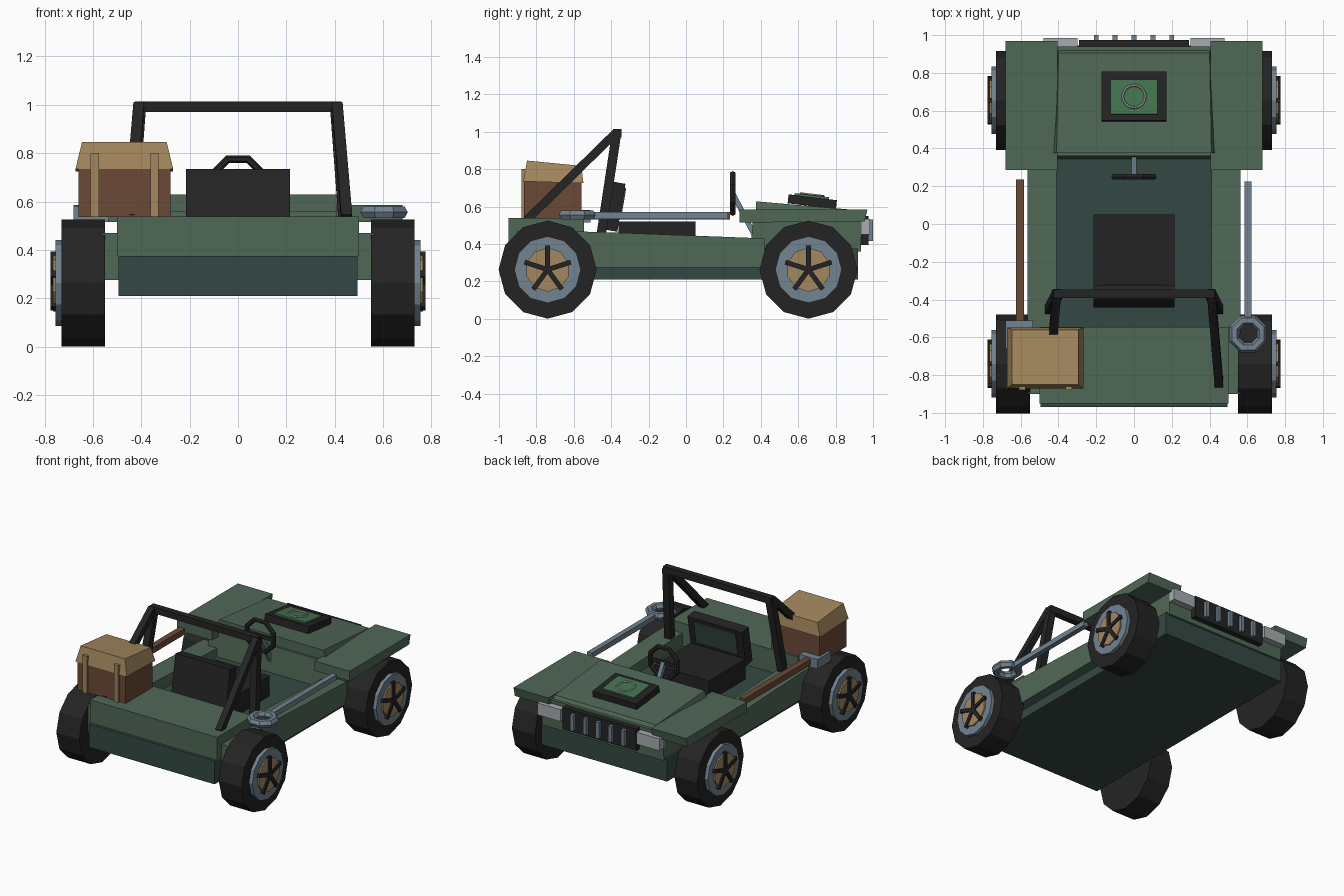
import bpy, math
from mathutils import Vector, Matrix

if "Cube" in bpy.data.objects:
    bpy.data.objects.remove(bpy.data.objects["Cube"])


def mat(name, rgb):
    m = bpy.data.materials.new(name)
    m.diffuse_color = [((c / 255 + 0.055) / 1.055) ** 2.4 for c in rgb] + [1]
    m.use_nodes = True
    m.node_tree.nodes["Principled BSDF"].inputs["Base Color"].default_value = m.diffuse_color
    return m


GREEN = mat("army green", (80, 104, 87))
DARK = mat("dark green", (52, 73, 67))
BLACK = mat("black", (36, 36, 36))
STEEL = mat("steel blue", (113, 131, 144))
TAN = mat("tan", (163, 135, 94))
BROWN = mat("brown", (107, 74, 56))
BRIGHT = mat("bright green", (68, 116, 80))
LIGHT = mat("light grey", (165, 172, 176))


def mesh(name, verts, faces, m):
    me = bpy.data.meshes.new(name)
    me.from_pydata(verts, [], faces)
    me.materials.append(m)
    ob = bpy.data.objects.new(name, me)
    bpy.context.collection.objects.link(ob)
    return ob


def loft(name, a, b, m):
    """Solid between two matching outlines."""
    n = len(a)
    f = [tuple(range(n))[::-1], tuple(range(n, 2 * n))]
    f += [(i, (i + 1) % n, n + (i + 1) % n, n + i) for i in range(n)]
    ob = mesh(name, list(a) + list(b), f, m)
    import bmesh
    bm = bmesh.new()
    bm.from_mesh(ob.data)
    bmesh.ops.recalc_face_normals(bm, faces=bm.faces)
    bm.to_mesh(ob.data)
    bm.free()
    return ob


def box(name, x, y, z, m, tilt=0):
    """Box from ranges, optionally tilted about x through its centre."""
    r = Matrix.Rotation(tilt, 3, 'X')
    c = Vector((sum(x) / 2, sum(y) / 2, sum(z) / 2))
    ring = [(x[0], y[0]), (x[1], y[0]), (x[1], y[1]), (x[0], y[1])]
    lo, hi = [[c + r @ (Vector((p, q, h)) - c) for p, q in ring] for h in z]
    return loft(name, lo, hi, m)


def prism(name, yz, x0, x1, m):
    return loft(name, [(x0, y, z) for y, z in yz], [(x1, y, z) for y, z in yz], m)


def disc(name, y, z, r, x0, x1, n, m):
    a = [2 * math.pi * i / n for i in range(n)]
    return prism(name, [(y + r * math.sin(t), z + r * math.cos(t)) for t in a], x0, x1, m)


def bar(name, a, b, w, m):
    """Square bar between two points."""
    a, b = Vector(a), Vector(b)
    d = (b - a).normalized()
    u = Vector((1, 0, 0)) if abs(d.x) < 0.9 else Vector((0, 1, 0))
    u = (u - d * u.dot(d)).normalized()
    v = d.cross(u)
    o = [(u * i + v * j) * w / 2 for i, j in ((1, 1), (-1, 1), (-1, -1), (1, -1))]
    return loft(name, [a + p for p in o], [b + p for p in o], m)


def ring(name, loc, R, r, n, k, m, rot=(0, 0, 0), squash=1):
    bpy.ops.mesh.primitive_torus_add(major_radius=R, minor_radius=r, major_segments=n,
                                     minor_segments=k, location=loc, rotation=rot)
    ob = bpy.context.object
    ob.name = name
    ob.scale.z = squash
    ob.data.materials.append(m)
    return ob


# Wheels: tyre, rim, hub plate and five spokes
for s in (-1, 1):
    for tag, y in (("rear", -0.74), ("front", 0.655)):
        z = 0.263
        disc(tag + "_tyre", y, z, 0.262, s * 0.55, s * 0.73, 12, BLACK)
        disc(tag + "_rim", y, z, 0.178, s * 0.72, s * 0.755, 12, STEEL)
        disc(tag + "_hub_plate", y, z, 0.118, s * 0.74, s * 0.765, 10, TAN)
        for i in range(5):
            t = 2 * math.pi * i / 5
            bar(tag + "_spoke", (s * 0.762, y, z),
                (s * 0.762, y + 0.13 * math.sin(t), z + 0.13 * math.cos(t)), 0.026, BLACK)

# Body
box("chassis", (-0.495, 0.495), (-0.97, 0.92), (0.21, 0.375), DARK)
prism("rear_deck", [(-0.95, 0.375), (-0.95, 0.538), (-0.545, 0.538), (-0.545, 0.375)],
      -0.5, 0.5, GREEN)
prism("nose_block", [(0.345, 0.37), (0.36, 0.56), (0.94, 0.56), (0.935, 0.36)],
      -0.48, 0.48, GREEN)
loft("hood",
     [(-0.45, 0.375, 0.52), (0.45, 0.375, 0.52), (0.41, 0.945, 0.52), (-0.41, 0.945, 0.52)],
     [(-0.41, 0.375, 0.628), (0.41, 0.375, 0.628), (0.40, 0.905, 0.582), (-0.40, 0.905, 0.582)],
     GREEN)
for s in (-1, 1):
    prism("side_sill", [(-0.9, 0.275), (-0.9, 0.47), (-0.48, 0.465), (0.42, 0.43), (0.42, 0.275)],
          s * 0.41, s * 0.565, GREEN)
    prism("front_fender", [(0.285, 0.515), (0.285, 0.585), (0.97, 0.585), (0.955, 0.52)],
          s * 0.405, s * 0.68, GREEN)
    box("headlight", (s * 0.3, s * 0.48), (0.93, 0.985), (0.45, 0.535), LIGHT)

# Grille
box("grille", (-0.29, 0.29), (0.93, 0.975), (0.395, 0.55), BLACK)
for i in range(-2, 3):
    box("grille_bar", (i * 0.1 - 0.013, i * 0.1 + 0.013), (0.96, 1.0), (0.415, 0.53), STEEL)

# Hood plate with emblem-free ring
box("hood_pad", (-0.172, 0.172), (0.545, 0.805), (0.602, 0.65), BLACK, -0.12)
box("hood_panel", (-0.125, 0.125), (0.58, 0.765), (0.645, 0.661), BRIGHT, -0.12)
ring("hood_ring", (0, 0.675, 0.663), 0.06, 0.007, 16, 6, LIGHT, (-0.12, 0, 0))

# Seat
box("seat_base", (-0.215, 0.215), (-0.36, 0.05), (0.37, 0.52), BLACK)
box("seat_back", (-0.215, 0.215), (-0.42, -0.345), (0.47, 0.73), BLACK, -0.17)
box("seat_back_panel", (-0.165, 0.165), (-0.35, -0.333), (0.54, 0.70), DARK, -0.17)

# Steering wheel and column
ring("steering_wheel", (0, 0.25, 0.67), 0.113, 0.017, 8, 6, BLACK,
     (math.pi / 2, math.pi / 8, 0))
box("steering_spoke", (-0.105, 0.105), (0.24, 0.26), (0.658, 0.682), BLACK)
bar("steering_column", (0, 0.25, 0.67), (0, 0.37, 0.44), 0.028, STEEL)

# Roll bar
bar("roll_bar_top", (-0.425, -0.368, 0.992), (0.425, -0.368, 0.992), 0.045, BLACK)
for s in (-1, 1):
    bar("roll_bar_post", (s * 0.447, -0.455, 0.44), (s * 0.405, -0.37, 1.0), 0.05, BLACK)
    bar("roll_bar_brace", (s * 0.45, -0.85, 0.53), (s * 0.41, -0.375, 0.995), 0.045, BLACK)

# Crate with lid and straps
box("crate", (-0.66, -0.28), (-0.865, -0.56), (0.535, 0.735), BROWN)
loft("crate_lid",
     [(-0.672, -0.87, 0.735), (-0.268, -0.87, 0.735), (-0.268, -0.548, 0.725), (-0.672, -0.548, 0.725)],
     [(-0.645, -0.85, 0.846), (-0.295, -0.85, 0.846), (-0.295, -0.56, 0.818), (-0.645, -0.56, 0.818)],
     TAN)
for x in (-0.592, -0.345):
    box("crate_strap", (x - 0.017, x + 0.017), (-0.88, -0.86), (0.535, 0.8), TAN)

# Axe on the left, wrench on the right
box("axe_handle", (-0.625, -0.582), (-0.6, 0.235), (0.53, 0.572), BROWN)
box("axe_head", (-0.68, -0.535), (-0.66, -0.51), (0.515, 0.582), STEEL)
box("wrench_handle", (0.585, 0.622), (-0.5, 0.225), (0.533, 0.57), STEEL)
ring("wrench_ring", (0.604, -0.582, 0.556), 0.078, 0.028, 8, 6, STEEL, (0, 0, math.pi / 8))
